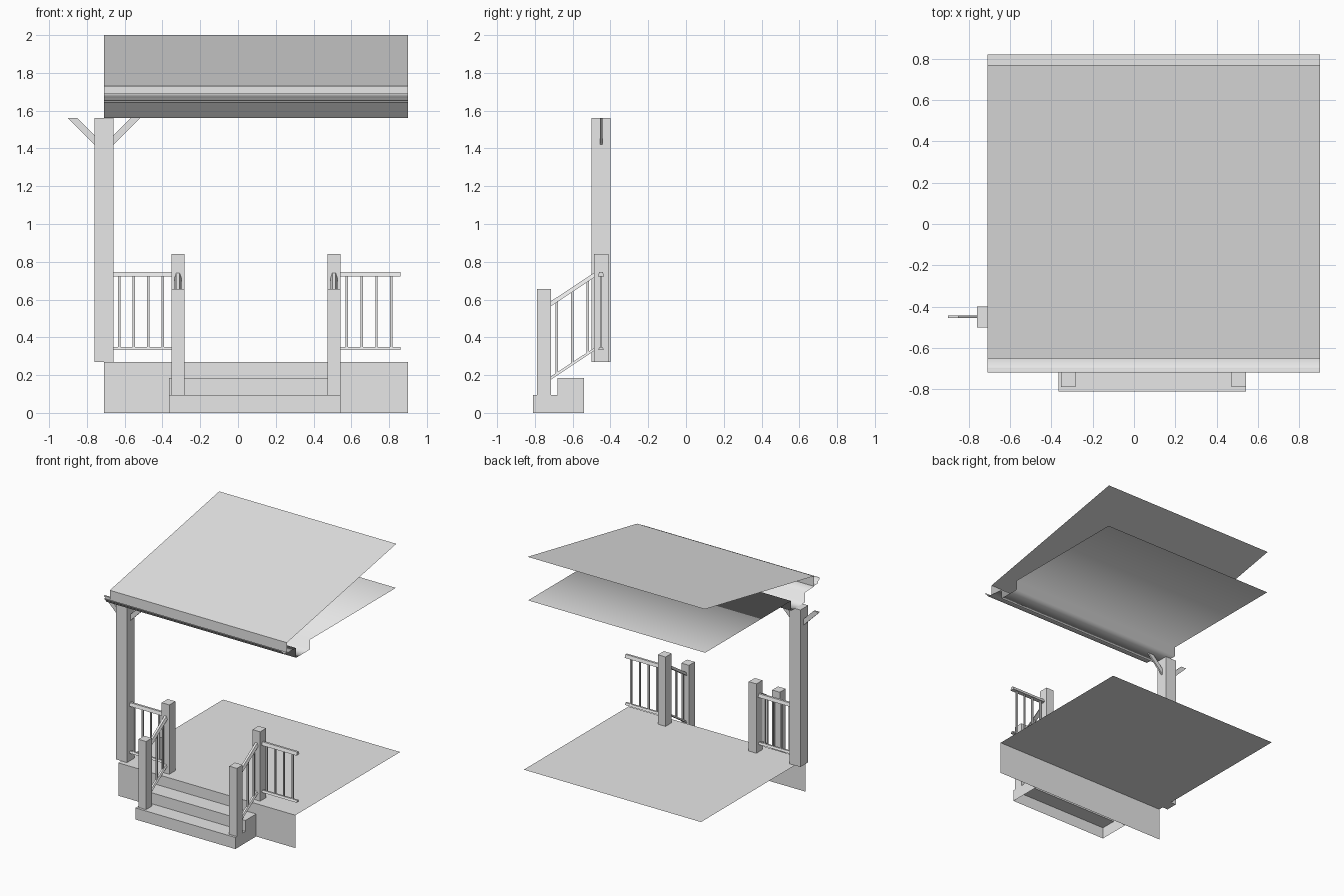
import bpy, bmesh
from mathutils import Vector

if "Cube" in bpy.data.objects:
    bpy.data.objects.remove(bpy.data.objects["Cube"], do_unlink=True)

grey = bpy.data.materials.new("plain_grey")
grey.use_nodes = True
grey.diffuse_color = (0.8, 0.8, 0.8, 1)
grey.node_tree.nodes["Principled BSDF"].inputs["Base Color"].default_value = (0.8, 0.8, 0.8, 1)

X0, X1 = -0.71, 0.90      # width of the porch
MID = (X0 + X1) / 2       # centre line of the steps
FRONT, BACK = -0.54, 0.82
FLOOR = 0.27
RAIL_Y = -0.45


def finish(name, bm, smooth=False):
    mesh = bpy.data.meshes.new(name)
    bm.to_mesh(mesh)
    bm.free()
    mesh.materials.append(grey)
    obj = bpy.data.objects.new(name, mesh)
    bpy.context.collection.objects.link(obj)
    for poly in mesh.polygons:
        poly.use_smooth = smooth
    return obj


def sheet(name, profile, x0=X0, x1=X1, smooth=False, ends=False):
    """Sweep an open (y, z) profile along x as a thin sheet."""
    bm = bmesh.new()
    rows = [[bm.verts.new((x, y, z)) for x in (x0, x1)] for y, z in profile]
    for a, b in zip(rows, rows[1:]):
        bm.faces.new((a[0], a[1], b[1], b[0]))
    if ends:
        y, z = profile[-1][0], profile[0][1]
        for side, x in enumerate((x0, x1)):
            ring = [r[side] for r in rows] + [bm.verts.new((x, y, z))]
            bm.faces.new(ring if side == 0 else ring[::-1])
    return finish(name, bm, smooth)


def box(name, x, y, z):
    """Box from (min, max) ranges."""
    bm = bmesh.new()
    bmesh.ops.create_cube(bm, size=1)
    for v in bm.verts:
        v.co = Vector([r[0] if c < 0 else r[1] for c, r in zip(v.co, (x, y, z))])
    return finish(name, bm)


def bar(name, start, end, width, height, top=1.0):
    """Rail between two points, ends cut upright, top narrowed."""
    start, end = Vector(start), Vector(end)
    side = (end - start).cross(Vector((0, 0, 1))).normalized() * width / 2
    up = Vector((0, 0, height / 2))
    bm = bmesh.new()
    a, b = [[bm.verts.new(p + o) for o in
             (side - up, side * top + up, -side * top + up, -side - up)]
            for p in (start, end)]
    bm.faces.new(a)
    bm.faces.new(b[::-1])
    for i in range(4):
        j = (i + 1) % 4
        bm.faces.new((a[i], b[i], b[j], a[j]))
    bmesh.ops.recalc_face_normals(bm, faces=bm.faces)
    return finish(name, bm)


def railing(name, start, end, fractions):
    """Top rail, bottom rail and upright balusters; points give the top line."""
    start, end = Vector(start), Vector(end)
    drop = Vector((0, 0, 0.393))
    bar(name + "_top_rail", start, end, 0.036, 0.026, 0.5)
    bar(name + "_bottom_rail", start - drop, end - drop, 0.03, 0.016, 0.5)
    r = 0.0065
    for i, f in enumerate(fractions):
        p = start.lerp(end, f)
        box(f"{name}_baluster_{i + 1}", (p.x - r, p.x + r), (p.y - r, p.y + r),
            (p.z - drop.z, p.z))


# Floor and front skirting
sheet("floor", [(FRONT, FLOOR), (BACK, FLOOR)])
sheet("front_skirting", [(FRONT, 0), (FRONT, FLOOR)])

# Steps, hollow underneath
sheet("steps", [(-0.81, 0), (-0.81, 0.095), (-0.68, 0.095), (-0.68, 0.185), (FRONT, 0.185)],
      -0.365, 0.543, ends=True)

# Roof, ceiling with boxed beam, and gutter
sheet("roof", [(-0.65, 1.73), (0.77, 2.0)])
sheet("fascia", [(-0.65, 1.645), (-0.65, 1.73)])
sheet("ceiling_and_beam", [(0.765, 1.64), (-0.35, 1.64), (-0.35, 1.56), (-0.53, 1.56),
                           (-0.53, 1.64), (-0.65, 1.645)], smooth=True)
sheet("gutter", [(-0.65, 1.65), (-0.69, 1.65), (-0.70, 1.66), (-0.705, 1.672),
                 (-0.72, 1.68), (-0.72, 1.692)], smooth=True)

# Tall corner post with two diagonal braces
box("corner_post", (-0.76, -0.66), (-0.50, -0.40), (FLOOR, 1.56))
for name, s in (("outer", -1), ("inner", 1)):
    bm = bmesh.new()
    outline = [(0.05, 1.42), (0.19, 1.56), (0.14, 1.56), (0.05, 1.47)]
    face = bm.faces.new([bm.verts.new((X0 + s * x, RAIL_Y - 0.006, z)) for x, z in outline])
    grown = bmesh.ops.extrude_face_region(bm, geom=[face])
    for v in grown["geom"]:
        if isinstance(v, bmesh.types.BMVert):
            v.co.y += 0.014
    bmesh.ops.recalc_face_normals(bm, faces=bm.faces)
    finish(name + "_brace", bm)

# Newel posts and sloping stair rails on both sides
for name, s in (("right", -1), ("left", 1)):
    x = MID + s * 0.413
    span = (x - 0.035, x + 0.035)
    box(name + "_lower_newel", span, (-0.79, -0.715), (0.095, 0.655))
    box(name + "_upper_newel", span, (-0.488, -0.41), (FLOOR, 0.84))
    railing(name + "_stair", (x, -0.715, 0.578), (x, -0.488, 0.728), (0.14, 0.5, 0.86))

# Level porch railings
quarters = [(i + 0.4) / 4 for i in range(4)]
railing("right_porch", (-0.66, RAIL_Y, 0.734), (-0.353, RAIL_Y, 0.734), quarters)
railing("left_porch", (0.543, RAIL_Y, 0.734), (0.86, RAIL_Y, 0.734), quarters)
